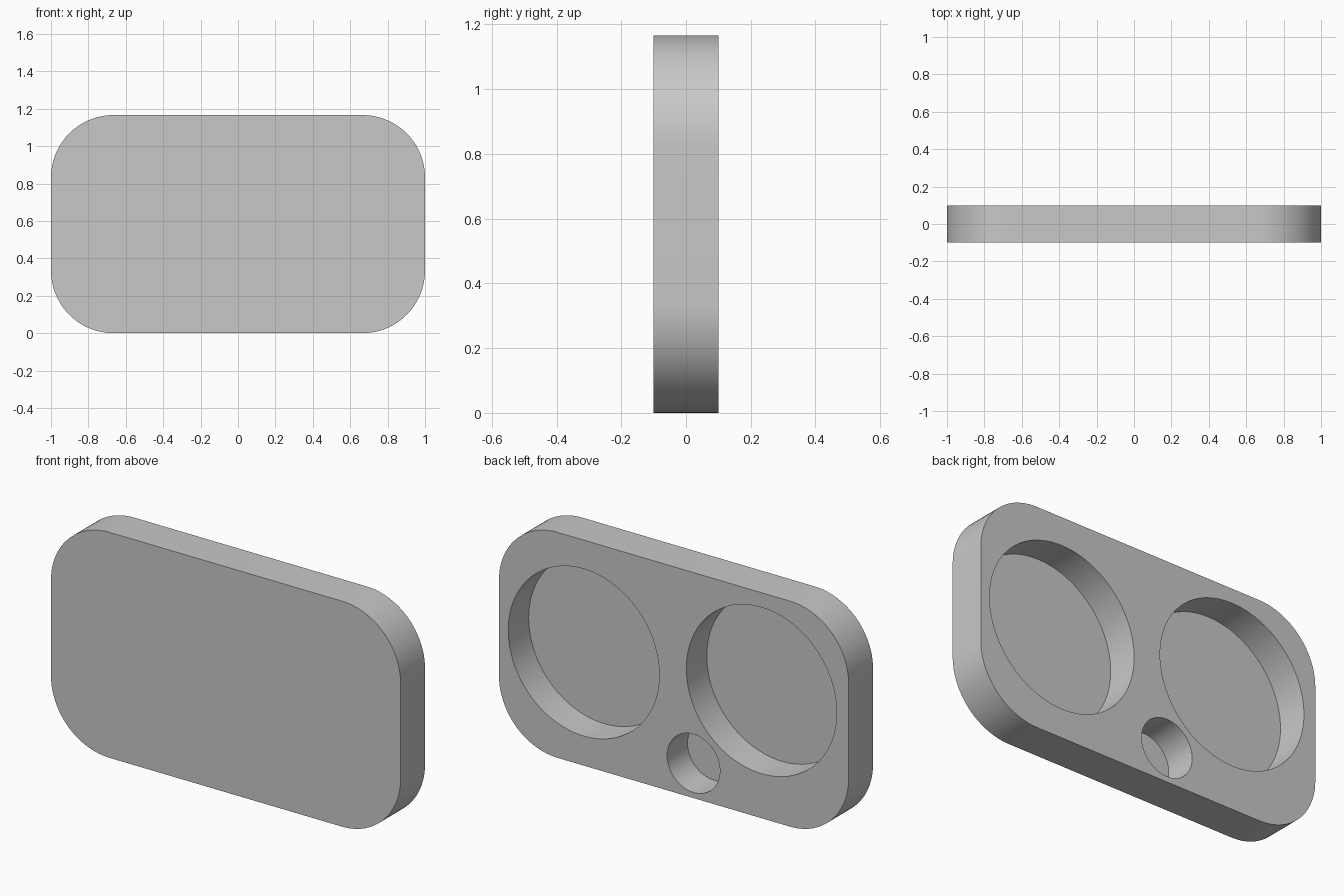
import bpy
import math

default = bpy.data.objects.get("Cube")
if default:
    bpy.data.objects.remove(default, do_unlink=True)

WIDTH, DEPTH, HEIGHT = 2.0, 0.2, 1.166
CORNER = 0.335
POCKET = 0.167
# Round pockets in the back face: name, x, z, radius
POCKETS = [("left_pocket", 0.515, 0.585, 0.432),
           ("right_pocket", -0.502, 0.66, 0.43),
           ("small_pocket", -0.113, 0.18, 0.151)]

grey = bpy.data.materials.new("light_grey")
grey.use_nodes = True
colour = (0.58, 0.58, 0.58, 1)
grey.diffuse_color = colour
grey.node_tree.nodes["Principled BSDF"].inputs["Base Color"].default_value = colour


def make_cutter(name, x, z, radius):
    """Cylinder along y that reaches from the pocket floor past the back."""
    length = POCKET + 0.1
    bpy.ops.mesh.primitive_cylinder_add(
        vertices=96, radius=radius, depth=length,
        location=(x, DEPTH / 2 - POCKET + length / 2, z),
        rotation=(math.pi / 2, 0, 0))
    cutter = bpy.context.object
    cutter.name = name
    cutter.hide_render = True
    cutter.data.materials.append(grey)
    return cutter


# Plate with rounded corners: bevel only the edges that run along y
bpy.ops.mesh.primitive_cube_add(size=1, location=(0, 0, HEIGHT / 2))
plate = bpy.context.object
plate.name = "plate"
plate.scale = (WIDTH, DEPTH, HEIGHT)
bpy.ops.object.transform_apply(location=False, rotation=False, scale=True)
plate.data.materials.append(grey)
weights = plate.data.attributes.new("bevel_weight_edge", "FLOAT", "EDGE")
for edge in plate.data.edges:
    a, b = (plate.data.vertices[i].co for i in edge.vertices)
    weights.data[edge.index].value = 1.0 if abs(a.y - b.y) > DEPTH / 2 else 0.0
bevel = plate.modifiers.new("round_corners", "BEVEL")
bevel.limit_method = "WEIGHT"
bevel.width = CORNER
bevel.segments = 24

# Cut the pockets
cutters = [make_cutter(*pocket) for pocket in POCKETS]
for cutter in cutters:
    cut = plate.modifiers.new(cutter.name, "BOOLEAN")
    cut.operation = "DIFFERENCE"
    cut.solver = "EXACT"
    cut.object = cutter

# Bake the modifiers, then drop the cutters
bpy.ops.object.select_all(action="DESELECT")
plate.select_set(True)
bpy.context.view_layer.objects.active = plate
bpy.ops.object.convert(target="MESH")
for cutter in cutters:
    bpy.data.objects.remove(cutter, do_unlink=True)
bpy.ops.object.shade_smooth_by_angle(angle=math.radians(30))
